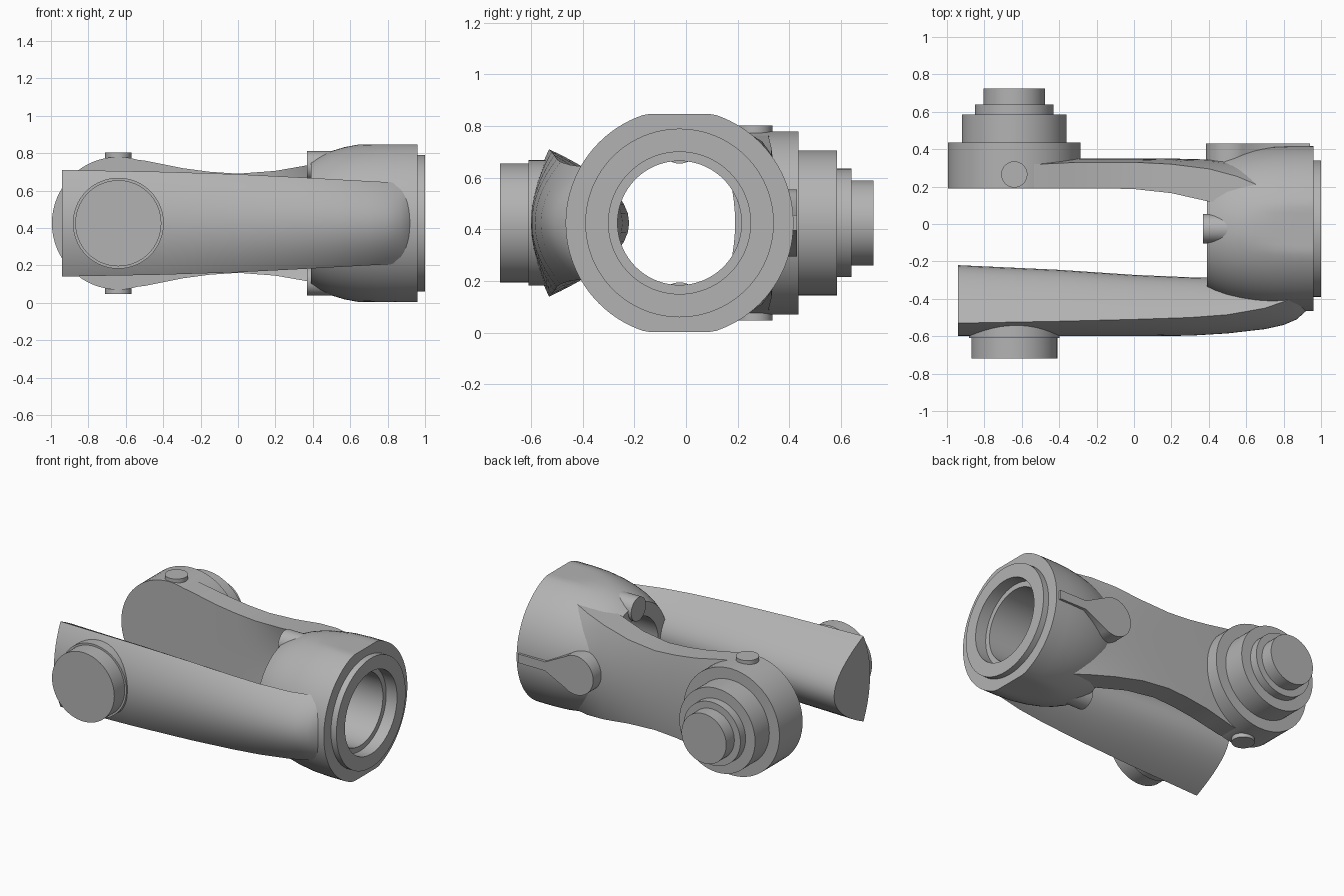
import bpy
import bmesh
from math import cos, sin, pi

cube = bpy.data.objects.get("Cube")
if cube:
    bpy.data.objects.remove(cube, do_unlink=True)

MID = 0.425      # height of every axis
HUB_Y = -0.025   # sideways position of the hub axis
EYE_X = -0.64    # position of the cross axis

metal = bpy.data.materials.new("plain grey metal")
metal.use_nodes = True
grey = (0.45, 0.45, 0.45, 1)
metal.diffuse_color = grey
metal.node_tree.nodes["Principled BSDF"].inputs["Base Color"].default_value = grey


def finish(name, bm):
    """Clean the mesh, link it as an object and shade it."""
    bmesh.ops.remove_doubles(bm, verts=bm.verts, dist=0.0002)
    bmesh.ops.recalc_face_normals(bm, faces=bm.faces)
    mesh = bpy.data.meshes.new(name)
    bm.to_mesh(mesh)
    bm.free()
    mesh.materials.append(metal)
    obj = bpy.data.objects.new(name, mesh)
    bpy.context.collection.objects.link(obj)
    smooth(obj)
    return obj


def smooth(obj):
    bpy.ops.object.select_all(action='DESELECT')
    obj.select_set(True)
    bpy.context.view_layer.objects.active = obj
    bpy.ops.object.shade_smooth_by_angle(angle=pi / 6)


def skin(bm, rings):
    """Join consecutive closed rings of points with quads."""
    rings = [[bm.verts.new(p) for p in ring] for ring in rings]
    for a, b in zip(rings, rings[1:]):
        for i in range(len(a)):
            j = (i + 1) % len(a)
            bm.faces.new((a[i], a[j], b[j], b[i]))
    return rings


def lathe(name, profile, centre, axis, flat=None, steps=96):
    """Turn (distance, radius) pairs around an axis; flat limits the height."""
    rings = []
    for d, r in profile:
        ring = []
        for i in range(steps):
            u, v = r * cos(2 * pi * i / steps), r * sin(2 * pi * i / steps)
            if flat:
                v = max(-flat, min(flat, v))
            p = {'X': (d, u, v), 'Y': (u, d, v), 'Z': (u, v, d)}[axis]
            ring.append([a + b for a, b in zip(p, centre)])
        rings.append(ring)
    bm = bmesh.new()
    skin(bm, rings)
    return finish(name, bm)


def rod(name, start, end, radius, centre, axis):
    profile = [(start, 0), (start, radius), (end, radius), (end, 0)]
    return lathe(name, profile, centre, axis, steps=64)


def arm(name, sections, steps=24):
    """Loft (x, half height, outer mid, outer edge, inner edge, inner mid)."""
    rings = []
    for x, h, out_mid, out_edge, in_edge, in_mid in sections:
        ts = [-cos(pi * i / steps) for i in range(steps + 1)]
        outer = [(x, out_edge + (out_mid - out_edge) * (1 - t * t), MID + h * t) for t in ts]
        inner = [(x, in_edge + (in_mid - in_edge) * (1 - t * t), MID + h * t) for t in ts]
        rings.append(outer + inner[::-1])
    bm = bmesh.new()
    rings = skin(bm, rings)
    bm.faces.new(rings[0])
    bm.faces.new(rings[-1])
    return finish(name, bm)


# Hollow hub with flats above and below, and a raised lip round the bore
lathe("hub", [(0.39, 0.24), (0.39, 0.33), (0.44, 0.36), (0.5, 0.386), (0.57, 0.407),
              (0.65, 0.424), (0.75, 0.437), (0.85, 0.441), (0.96, 0.441),
              (0.96, 0.365), (1, 0.365), (1, 0.275), (0.92, 0.275),
              (0.92, 0.24), (0.39, 0.24)], (0, HUB_Y, MID), 'X', flat=0.422)

# Front arm: lens section, sharp top and bottom edges, sinking into the hub
front_arm = arm("front_arm", [
    (-0.94, 0.285, -0.6, -0.53, -0.53, -0.22),
    (-0.4, 0.275, -0.6, -0.52, -0.52, -0.245),
    (0, 0.262, -0.6, -0.51, -0.51, -0.272),
    (0.3, 0.247, -0.597, -0.5, -0.5, -0.285),
    (0.5, 0.236, -0.585, -0.485, -0.485, -0.29),
    (0.7, 0.225, -0.562, -0.45, -0.45, -0.3),
    (0.8, 0.22, -0.54, -0.415, -0.415, -0.3),
    (0.87, 0.217, -0.51, -0.39, -0.39, -0.3),
    (0.92, 0.215, -0.465, -0.37, -0.37, -0.3),
    (0.945, 0.21, -0.43, -0.36, -0.36, -0.3)])

# Back arm: waisted plate flaring into the hub
back_arm = arm("back_arm", [
    (-0.64, 0.35, 0.35, 0.32, 0.19, 0.19),
    (-0.5, 0.335, 0.35, 0.32, 0.19, 0.19),
    (-0.4, 0.315, 0.35, 0.325, 0.19, 0.19),
    (-0.3, 0.295, 0.35, 0.33, 0.19, 0.19),
    (-0.15, 0.275, 0.35, 0.33, 0.19, 0.19),
    (0, 0.265, 0.35, 0.33, 0.187, 0.19),
    (0.2, 0.28, 0.35, 0.32, 0.165, 0.19),
    (0.4, 0.315, 0.345, 0.295, 0.12, 0.19),
    (0.55, 0.34, 0.34, 0.255, 0.11, 0.25),
    (0.68, 0.357, 0.34, 0.2, 0.11, 0.25)])

# Keep the bore clear of both arms
cutter = rod("bore_cutter", 0.385, 1.1, 0.24, (0, HUB_Y, MID), 'X')
cutter.hide_render = True
for obj in (front_arm, back_arm):
    cut = obj.modifiers.new("bore", 'BOOLEAN')
    cut.operation = 'DIFFERENCE'
    cut.solver = 'EXACT'
    cut.object = cutter
    bpy.context.view_layer.objects.active = obj
    bpy.ops.object.modifier_apply(modifier=cut.name)
    smooth(obj)
bpy.data.objects.remove(cutter, do_unlink=True)

# Pivot parts on the cross axis
pivot = (EYE_X, 0, MID)
rod("back_arm_eye", 0.19, 0.435, 0.355, pivot, 'Y')
lathe("stepped_shaft", [(0.42, 0), (0.42, 0.28), (0.585, 0.28), (0.585, 0.21),
                        (0.64, 0.21), (0.64, 0.165), (0.725, 0.165), (0.725, 0)], pivot, 'Y')
lathe("front_boss", [(-0.5, 0), (-0.5, 0.243), (-0.61, 0.243), (-0.61, 0.23),
                     (-0.72, 0.23), (-0.72, 0)], pivot, 'Y')
rod("eye_cross_pin", -0.377, 0.377, 0.07, (EYE_X, 0.265, MID), 'Z')

# Horizontal pins let into the hub above and below the bore
for side, label in ((1, "upper"), (-1, "lower")):
    rod(label + "_hub_pin", 0.368, 0.62, 0.078, (0, HUB_Y, MID + 0.308 * side), 'X')

# Teardrop boss with a narrow stem on the back of the hub
radius, centre_x, stem = 0.13, 0.515, 0.03
outline = [(centre_x + radius * cos(a), radius * sin(a))
           for a in (pi * (0.3 + 1.4 * i / 40) for i in range(41))]
outline += [(0.74, -stem), (0.94, -stem), (0.94, stem), (0.74, stem)]
bm = bmesh.new()
ends = skin(bm, [[(x, y, MID + z) for x, z in outline] for y in (0.3, 0.43)])
for ring in ends:
    bm.faces.new(ring)
finish("teardrop_boss", bm)
